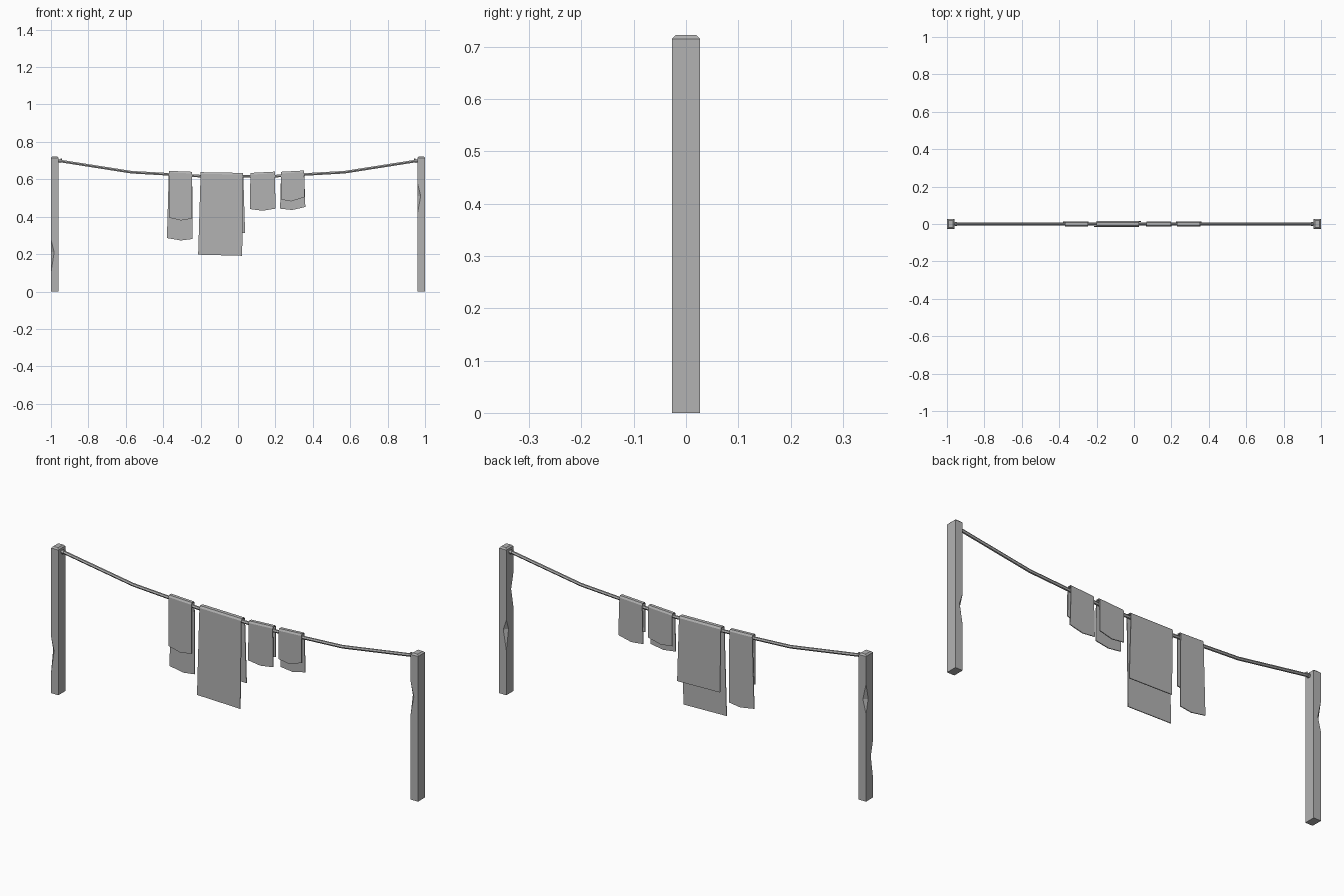
import bpy, bmesh
from mathutils import Vector

cube = bpy.data.objects.get("Cube")
if cube:
    bpy.data.objects.remove(cube, do_unlink=True)

grey = bpy.data.materials.new("plain grey")
grey.use_nodes = True
colour = (0.45, 0.45, 0.45, 1)
grey.diffuse_color = colour
grey.node_tree.nodes["Principled BSDF"].inputs["Base Color"].default_value = colour


def finish(name, bm):
    bmesh.ops.remove_doubles(bm, verts=bm.verts, dist=0.0001)
    bmesh.ops.recalc_face_normals(bm, faces=bm.faces)
    mesh = bpy.data.meshes.new(name)
    bm.to_mesh(mesh)
    bm.free()
    mesh.materials.append(grey)
    obj = bpy.data.objects.new(name, mesh)
    bpy.context.collection.objects.link(obj)
    return obj


def loft(bm, rings, cap=True):
    rows = [[bm.verts.new(p) for p in ring] for ring in rings]
    n = len(rows[0])
    for a, b in zip(rows, rows[1:]):
        for i in range(n):
            j = (i + 1) % n
            bm.faces.new((a[i], a[j], b[j], b[i]))
    if cap:
        bm.faces.new(rows[0])
        bm.faces.new(rows[-1])


# Square posts with chipped corners; each notch is (corner, low, middle, high)
HALF_X, HALF_Y, CHIP = 0.02, 0.027, 0.017
CORNERS = [(-1, -1), (1, -1), (1, 1), (-1, 1)]


def post_ring(cx, z, inset=0, chipped=()):
    ring = []
    for k, (sx, sy) in enumerate(CORNERS):
        c = CHIP if k in chipped else 0
        x, y = sx * (HALF_X - inset), sy * (HALF_Y - inset)
        pair = [Vector((cx + x, y - sy * c, z)), Vector((cx + x - sx * c, y, z))]
        ring += pair if sx * sy > 0 else pair[::-1]
    # split corners run in order around the post
    return ring


def ordered_ring(cx, z, inset=0, chipped=()):
    ring = post_ring(cx, z, inset, chipped)
    centre = Vector((cx, 0, z))
    for k in range(0, 8, 2):
        a, b = ring[k] - centre, ring[k + 1] - centre
        if a.x * b.y - a.y * b.x < 0:
            ring[k], ring[k + 1] = ring[k + 1], ring[k]
    return ring


def make_post(name, cx, notches):
    levels = {0: (), 0.715: ()}
    for corner, low, mid, high in notches:
        levels.update({low: (), mid: (corner,), high: ()})
    rings = [ordered_ring(cx, z, 0, levels[z]) for z in sorted(levels)]
    rings.append(ordered_ring(cx, 0.722, 0.007))
    bm = bmesh.new()
    loft(bm, rings)
    finish(name, bm)


make_post("right_post", -0.98, [(0, 0.1, 0.21, 0.28), (3, 0.43, 0.5, 0.58)])
make_post("left_post", 0.98, [(0, 0.42, 0.51, 0.58), (3, 0.22, 0.32, 0.37)])


# Sagging rope
def make_tube(name, points, radius):
    data = bpy.data.curves.new(name, "CURVE")
    data.dimensions = "3D"
    data.bevel_depth = radius
    data.bevel_resolution = 1
    data.use_fill_caps = True
    spline = data.splines.new("POLY")
    spline.points.add(len(points) - 1)
    for p, co in zip(spline.points, points):
        p.co = (*co, 1)
    spline.use_smooth = False
    data.materials.append(grey)
    obj = bpy.data.objects.new(name, data)
    bpy.context.collection.objects.link(obj)
    bpy.ops.object.select_all(action="DESELECT")
    obj.select_set(True)
    bpy.context.view_layer.objects.active = obj
    bpy.ops.object.convert(target="MESH")


half = [(0.2, 0.617), (0.57, 0.638), (0.965, 0.7)]
line = [(-x, 0, z) for x, z in reversed(half)] + [(x, 0, z) for x, z in half]
make_tube("rope", line, 0.008)

# Knots and loose rope ends beside the posts
for side, label in ((-1, "right"), (1, "left")):
    make_tube(label + "_knot", [(side * 0.948, 0, 0.697), (side * 0.957, 0, 0.699)], 0.011)
    make_tube(label + "_rope_end", [(side * 0.95, 0, 0.698), (side * 0.943, 0, 0.711)], 0.005)


# Cloths folded over the rope: top edge, then left, middle and right hem points
def make_cloth(name, top, front, back, depth=0.013):
    (x0, z0), (x1, z1) = top
    xm, zm = (x0 + x1) / 2, (z0 + z1) / 2
    ridge = [(x0, z0), (xm, zm), (x1, z1)]
    bm = bmesh.new()
    rows = [
        [(x, -depth, z) for x, z in front],
        [(x, -depth, z - 0.009) for x, z in ridge],
        [(x, -depth * 0.6, z) for x, z in ridge],
        [(x, depth * 0.6, z) for x, z in ridge],
        [(x, depth, z - 0.009) for x, z in ridge],
        [(x, depth, z) for x, z in back],
    ]
    grid = [[bm.verts.new(p) for p in row] for row in rows]
    for a, b in zip(grid, grid[1:]):
        for i in range(2):
            bm.faces.new((a[i], a[i + 1], b[i + 1], b[i]))
    obj = finish(name, bm)
    # make the outer side face away from the rope
    front_face = obj.data.polygons[0]
    if front_face.normal.y > 0:
        obj.data.flip_normals()
    solid = obj.modifiers.new("thickness", "SOLIDIFY")
    solid.thickness = 0.004
    solid.offset = -1


make_cloth("long_towel", [(-0.37, 0.645), (-0.245, 0.64)],
           [(-0.37, 0.395), (-0.305, 0.38), (-0.245, 0.39)],
           [(-0.38, 0.286), (-0.305, 0.273), (-0.243, 0.281)])
make_cloth("large_sheet", [(-0.2, 0.638), (0.028, 0.634)],
           [(-0.213, 0.197), (-0.095, 0.194), (0.022, 0.191)],
           [(-0.195, 0.318), (-0.08, 0.315), (0.038, 0.312)], 0.015)
make_cloth("small_towel", [(0.066, 0.634), (0.198, 0.641)],
           [(0.064, 0.441), (0.13, 0.432), (0.2, 0.443)],
           [(0.066, 0.475), (0.13, 0.467), (0.197, 0.483)])
make_cloth("short_towel", [(0.23, 0.64), (0.354, 0.647)],
           [(0.23, 0.492), (0.285, 0.482), (0.355, 0.505)],
           [(0.225, 0.443), (0.29, 0.436), (0.36, 0.452)])
